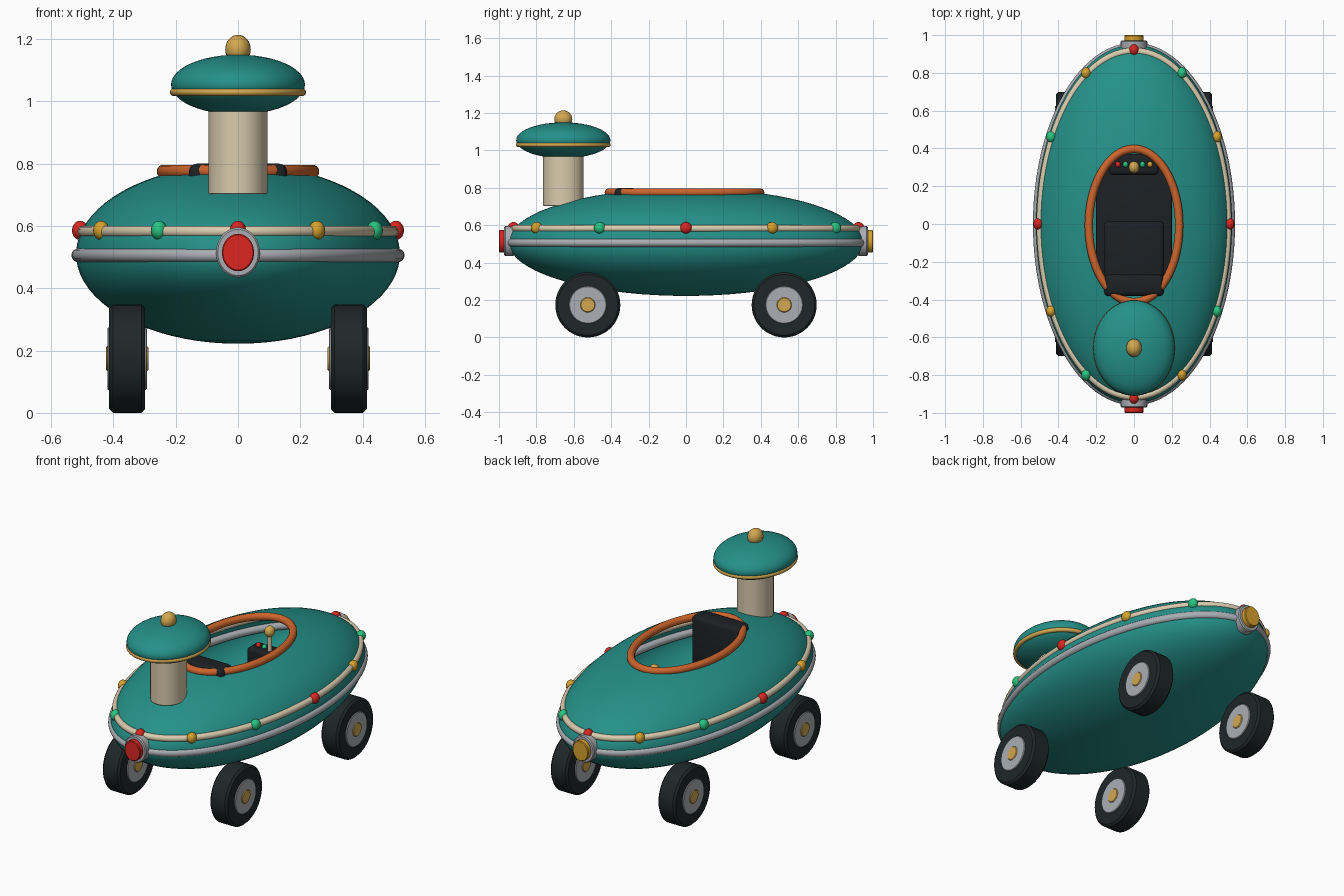
import bpy, bmesh
from math import sin, cos, pi, radians
from mathutils import Matrix, Vector

cube = bpy.data.objects.get("Cube")
if cube:
    bpy.data.objects.remove(cube)


def material(name, rgb):
    m = bpy.data.materials.new(name)
    m.use_nodes = True
    m.diffuse_color = (*rgb, 1)
    bsdf = next(n for n in m.node_tree.nodes if n.type == 'BSDF_PRINCIPLED')
    bsdf.inputs["Base Color"].default_value = (*rgb, 1)
    bsdf.inputs["Roughness"].default_value = 0.5
    return m


TEAL = material("teal paint", (0.018, 0.28, 0.25))
ORANGE = material("orange trim", (0.62, 0.13, 0.025))
CREAM = material("cream paint", (0.70, 0.60, 0.42))
GOLD = material("gold metal", (0.65, 0.39, 0.08))
AMBER = material("amber lamp", (0.68, 0.36, 0.025))
RED = material("red lamp", (0.72, 0.02, 0.015))
GREEN = material("green lamp", (0.02, 0.56, 0.22))
SILVER = material("silver metal", (0.40, 0.42, 0.45))
RUBBER = material("black rubber", (0.014, 0.020, 0.021))
LEATHER = material("black leather", (0.012, 0.015, 0.017))


def finish(bm, name, mat, angle=35):
    bmesh.ops.remove_doubles(bm, verts=bm.verts, dist=0.00005)
    bmesh.ops.recalc_face_normals(bm, faces=bm.faces)
    mesh = bpy.data.meshes.new(name)
    bm.to_mesh(mesh)
    bm.free()
    mesh.materials.append(mat)
    for p in mesh.polygons:
        p.use_smooth = True
    mesh.set_sharp_from_angle(angle=radians(angle))
    ob = bpy.data.objects.new(name, mesh)
    bpy.context.collection.objects.link(ob)
    return ob


def lathe(name, profile, mat, loc, scale=(1, 1), base=(0, 0), axis='Z', n=48):
    """Sweep (radius, height) points round an ellipse, along the given axis."""
    turn = {'Z': Matrix(), 'X': Matrix.Rotation(pi / 2, 4, 'Y'),
            'Y': Matrix.Rotation(-pi / 2, 4, 'X')}[axis]
    bm = bmesh.new()
    rings = []
    for r, h in profile:
        ring = []
        for i in range(n):
            a = 2 * pi * i / n
            p = Vector(((base[0] + r * scale[0]) * cos(a),
                        (base[1] + r * scale[1]) * sin(a), h))
            ring.append(bm.verts.new(turn @ p + Vector(loc)))
        rings.append(ring)
    for a, b in zip(rings, rings[1:]):
        for i in range(n):
            j = (i + 1) % n
            bm.faces.new((a[i], a[j], b[j], b[i]))
    return finish(bm, name, mat)


def arc(r, h, start, end, steps):
    angles = [start + (end - start) * i / steps for i in range(steps + 1)]
    return [(max(r * cos(a), 0), h * sin(a)) for a in angles]


def tube(name, mat, z, rx, ry, thick, y=0, n=96):
    circle = [(thick * cos(2 * pi * i / 14), thick * sin(2 * pi * i / 14)) for i in range(15)]
    return lathe(name, circle, mat, (0, y, z), base=(rx, ry), n=n)


def ball(name, mat, loc, rx, ry, rz, n=20):
    return lathe(name, arc(1, rz, -pi / 2, pi / 2, n // 2), mat, loc, (rx, ry), n=n)


def disc(name, mat, loc, r, half, bevel, axis, scale=(1, 1)):
    prof = [(0, -half), (r - bevel, -half), (r, bevel - half),
            (r, half - bevel), (r - bevel, half), (0, half)]
    return lathe(name, prof, mat, loc, scale, axis=axis)


def box(name, mat, lo, hi, bevel):
    lo, hi = Vector(lo), Vector(hi)
    bm = bmesh.new()
    bmesh.ops.create_cube(bm, size=1)
    bmesh.ops.scale(bm, vec=hi - lo, verts=bm.verts)
    bmesh.ops.translate(bm, vec=(lo + hi) / 2, verts=bm.verts)
    bmesh.ops.bevel(bm, geom=bm.edges[:], offset=bevel, segments=3,
                    profile=0.5, affect='EDGES')
    return finish(bm, name, mat)


# Hull: an ellipsoid shell open at the cockpit
hull_top = pi / 2 - 0.456
lathe("hull", arc(1, 0.288, -pi / 2, hull_top, 32), TEAL, (0, 0, 0.51), (0.52, 0.95), n=96)
tube("bumper_ring", SILVER, 0.506, 0.513, 0.938, 0.022)
tube("lamp_band", CREAM, 0.582, 0.497, 0.915, 0.019)
tube("cockpit_rim", ORANGE, 0.775, 0.239, 0.405, 0.022, y=-0.008)

# Running lamps round the band
for i in range(12):
    a = i * pi / 6
    ball("running_lamp", (RED, AMBER, GREEN)[i % 3],
         (0.507 * cos(a), 0.922 * sin(a), 0.586), 0.026, 0.031, 0.031)

# Nose and tail lamps
for side, name, mat in ((-1, "nose", RED), (1, "tail", AMBER)):
    disc(name + "_lamp_housing", SILVER, (0, side * 0.945, 0.515), 0.08, 0.027, 0.006,
         'Y', (0.88, 1))
    disc(name + "_lamp", mat, (0, side * 0.97, 0.515), 0.06, 0.03, 0.004, 'Y', (0.86, 1))

# Wheels
for sx in (-1, 1):
    for sy in (-1, 1):
        c = (sx * 0.356, sy * 0.525, 0.174)
        disc("tyre", RUBBER, c, 0.174, 0.0575, 0.012, 'X')
        disc("wheel_hub", SILVER, c, 0.1, 0.0635, 0.003, 'X')
        disc("hub_cap", GOLD, c, 0.04, 0.068, 0.004, 'X')

# Column with domed cap
Y = -0.656
disc("column", CREAM, (0, Y, 0.845), 0.108, 0.142, 0.002, 'Z', (0.88, 1))
lathe("dome", arc(1, 0.096, -pi / 2, pi / 2, 24), TEAL, (0, Y, 1.054), (0.215, 0.252), n=64)
tube("dome_ring", GOLD, 1.03, 0.206, 0.241, 0.0125, y=Y, n=64)
ball("dome_finial", GOLD, (0, Y, 1.167), 0.041, 0.048, 0.047, 28)

# Cockpit interior
box("cockpit_floor", LEATHER, (-0.2, -0.38, 0.39), (0.2, 0.36, 0.42), 0.005)
box("seat_cushion", LEATHER, (-0.16, -0.36, 0.40), (0.16, 0.015, 0.49), 0.025)
box("seat_back", LEATHER, (-0.158, -0.382, 0.42), (0.158, -0.268, 0.8), 0.025)
box("dashboard", LEATHER, (-0.13, 0.26, 0.42), (0.13, 0.37, 0.62), 0.02)
disc("control_stick", CREAM, (0, 0.3, 0.665), 0.012, 0.06, 0.001, 'Z')
ball("stick_knob", GOLD, (0, 0.3, 0.735), 0.028, 0.032, 0.032)
for x, mat in ((-0.085, RED), (-0.045, GREEN), (0.045, GREEN), (0.085, AMBER)):
    ball("dash_button", mat, (x, 0.315, 0.624), 0.014, 0.016, 0.016, 14)
